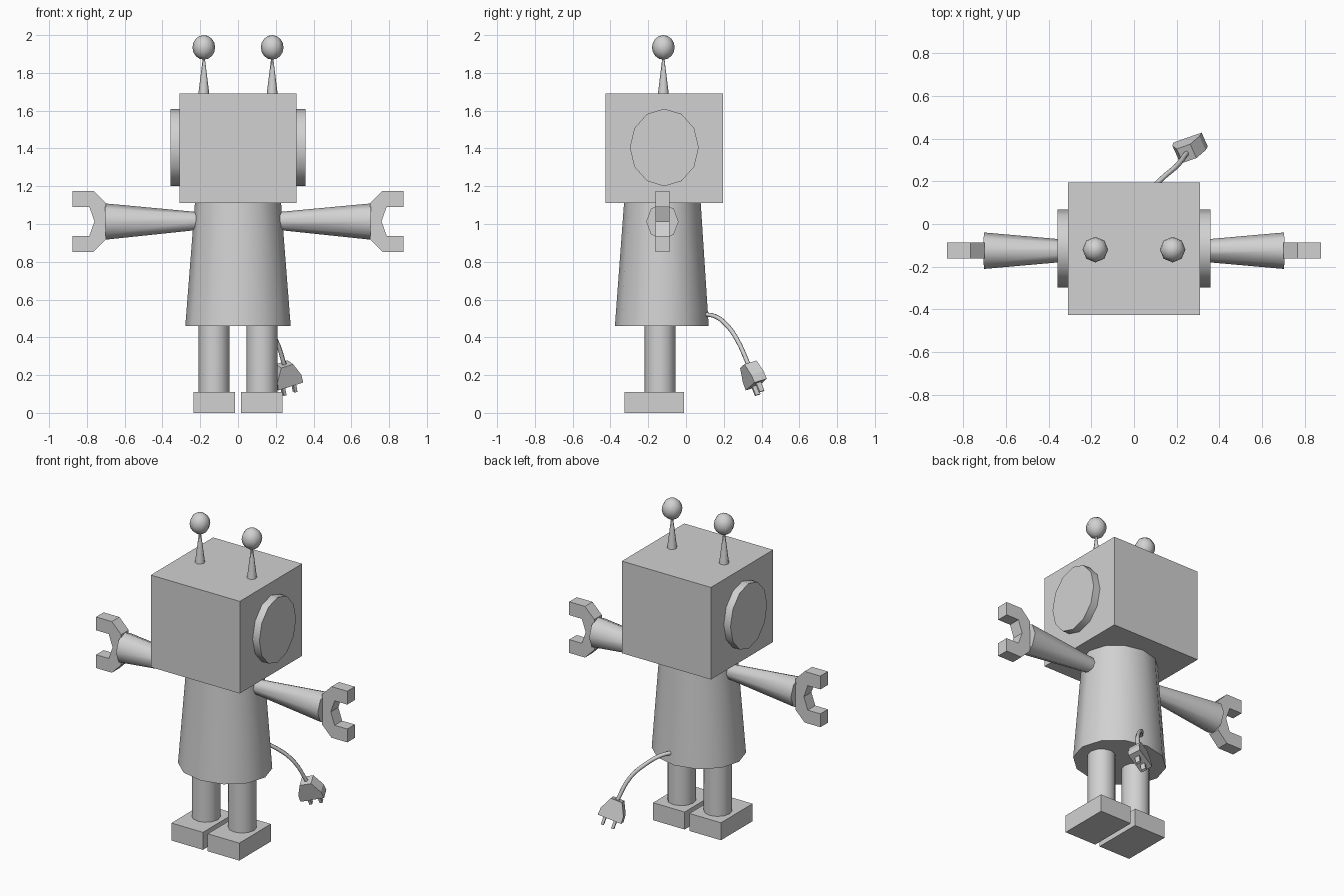
import bpy, bmesh, math
from mathutils import Matrix, Vector

if "Cube" in bpy.data.objects:
    bpy.data.objects.remove(bpy.data.objects["Cube"])

grey = bpy.data.materials.new("light_grey")
grey.diffuse_color = (0.64, 0.64, 0.64, 1)
grey.use_nodes = True
grey.node_tree.nodes["Principled BSDF"].inputs["Base Color"].default_value = grey.diffuse_color


def finish(name, bm, smooth=None):
    """Turn a bmesh into a named grey object, optionally smooth-shaded."""
    bmesh.ops.recalc_face_normals(bm, faces=bm.faces)
    me = bpy.data.meshes.new(name)
    bm.to_mesh(me)
    bm.free()
    me.materials.append(grey)
    ob = bpy.data.objects.new(name, me)
    bpy.context.collection.objects.link(ob)
    if smooth:
        bpy.ops.object.select_all(action='DESELECT')
        ob.select_set(True)
        bpy.context.view_layer.objects.active = ob
        bpy.ops.object.shade_smooth_by_angle(angle=math.radians(smooth))
    return ob


def box(name, lo, hi):
    bm = bmesh.new()
    lo, hi = Vector(lo), Vector(hi)
    size = hi - lo
    bmesh.ops.create_cube(bm, size=1, matrix=Matrix.Translation((lo + hi) / 2) @ Matrix.Diagonal((*size, 1)))
    return finish(name, bm)


def cone(name, start, end, r1, r2, sides, scale=(1, 1), smooth=50, spin=0):
    """Capped frustum from start to end, with an optional elliptical section."""
    start, end = Vector(start), Vector(end)
    axis = end - start
    turn = axis.to_track_quat('Z', 'Y').to_matrix().to_4x4()
    m = (Matrix.Translation((start + end) / 2) @ turn @ Matrix.Diagonal((*scale, 1, 1))
         @ Matrix.Rotation(math.radians(spin), 4, 'Z'))
    bm = bmesh.new()
    bmesh.ops.create_cone(bm, cap_ends=True, segments=sides, radius1=r1, radius2=r2,
                          depth=axis.length, matrix=m)
    return finish(name, bm, smooth)


def prism(name, points, origin, u, v, w, thick):
    """Extrude a flat outline, given in the u, v plane, symmetrically along w."""
    bm = bmesh.new()
    base = [bm.verts.new(origin + u * a + v * b - w * thick / 2) for a, b in points]
    face = bm.faces.new(base)
    out = bmesh.ops.extrude_face_region(bm, geom=[face])
    verts = [g for g in out["geom"] if isinstance(g, bmesh.types.BMVert)]
    bmesh.ops.translate(bm, verts=verts, vec=w * thick)
    return finish(name, bm)


Y = -0.12   # depth of the main body axis

# Head and torso
box("head", (-0.31, -0.425, 1.11), (0.31, 0.195, 1.69))
cone("torso", (0, -0.128, 0.46), (0, -0.125, 1.112), 0.279, 0.228, 12, (1, 0.89))

# Claw outline: an open wrench shape
half = [(0.70, 0.096), (0.765, 0.161), (0.875, 0.161), (0.875, 0.077), (0.787, 0.077)]
claw = half + [(0.76, 0)] + [(x, -z) for x, z in reversed(half)]

for side, s in (("left", -1), ("right", 1)):
    # Ear disc
    cone(side + "_ear", (s * 0.30, -0.115, 1.405), (s * 0.357, -0.115, 1.405),
         0.205, 0.205, 12, (0.89, 1), smooth=40)
    # Antenna stalk and ball
    cone(side + "_antenna", (s * 0.181, Y, 1.688), (s * 0.181, Y, 1.89), 0.029, 0.004, 8)
    bm = bmesh.new()
    bmesh.ops.create_uvsphere(bm, u_segments=8, v_segments=8, radius=1,
                              matrix=Matrix.Translation((s * 0.181, Y, 1.935))
                              @ Matrix.Diagonal((0.06, 0.06, 0.065, 1)))
    finish(side + "_antenna_ball", bm, 60)
    # Arm and claw
    cone(side + "_arm", (s * 0.20, Y - 0.005, 1.016), (s * 0.703, Y - 0.005, 1.013),
         0.046, 0.096, 8, (0.89, 1), smooth=60)
    prism(side + "_claw", claw, Vector((0, Y - 0.005, 1.014)), Vector((s, 0, 0)),
          Vector((0, 0, 1)), Vector((0, 1, 0)), 0.075)
    # Leg and foot
    x = s * 0.1265
    cone(side + "_leg", (x, -0.137, 0.10), (x, -0.137, 0.465), 0.082, 0.082, 12)
    box(side + "_foot", (x - 0.11, -0.325, 0), (x + 0.11, -0.01, 0.11))

# Tail plug: tilted frame with width, thickness and up directions
wide = Vector((0.905, 0.32, 0.286)).normalized()
deep = Vector((-0.324, 0.905, 0.297))
deep = (deep - wide * deep.dot(wide)).normalized()
up = wide.cross(deep)
base = Vector((0.265, 0.372, 0.15))
shape = [(-0.073, 0), (0.073, 0), (0.07, 0.045), (0.035, 0.117), (-0.035, 0.117), (-0.07, 0.045)]
prism("plug", shape, base, wide, up, deep, 0.074)
for name, a in (("left_prong", -0.032), ("right_prong", 0.032)):
    prong = [(a - 0.008, 0.01), (a - 0.008, -0.05), (a + 0.008, -0.05), (a + 0.008, 0.01)]
    prism(name, prong, base, wide, up, deep, 0.028)

# Tail cord: a swept curve from the torso to the plug
top = base + up * 0.11
path = [(0.02, 0.08, 0.522), (0.07, 0.15, 0.513), (0.13, 0.212, 0.468),
        (0.20, 0.272, 0.385), top]
cu = bpy.data.curves.new("cord", 'CURVE')
cu.dimensions = '3D'
cu.bevel_depth = 0.012
cu.bevel_resolution = 1
cu.resolution_u = 4
cu.use_fill_caps = True
sp = cu.splines.new('BEZIER')
sp.bezier_points.add(len(path) - 1)
for p, co in zip(sp.bezier_points, path):
    p.co = co
    p.handle_left_type = p.handle_right_type = 'AUTO'
cu.materials.append(grey)
cord = bpy.data.objects.new("cord", cu)
bpy.context.collection.objects.link(cord)
